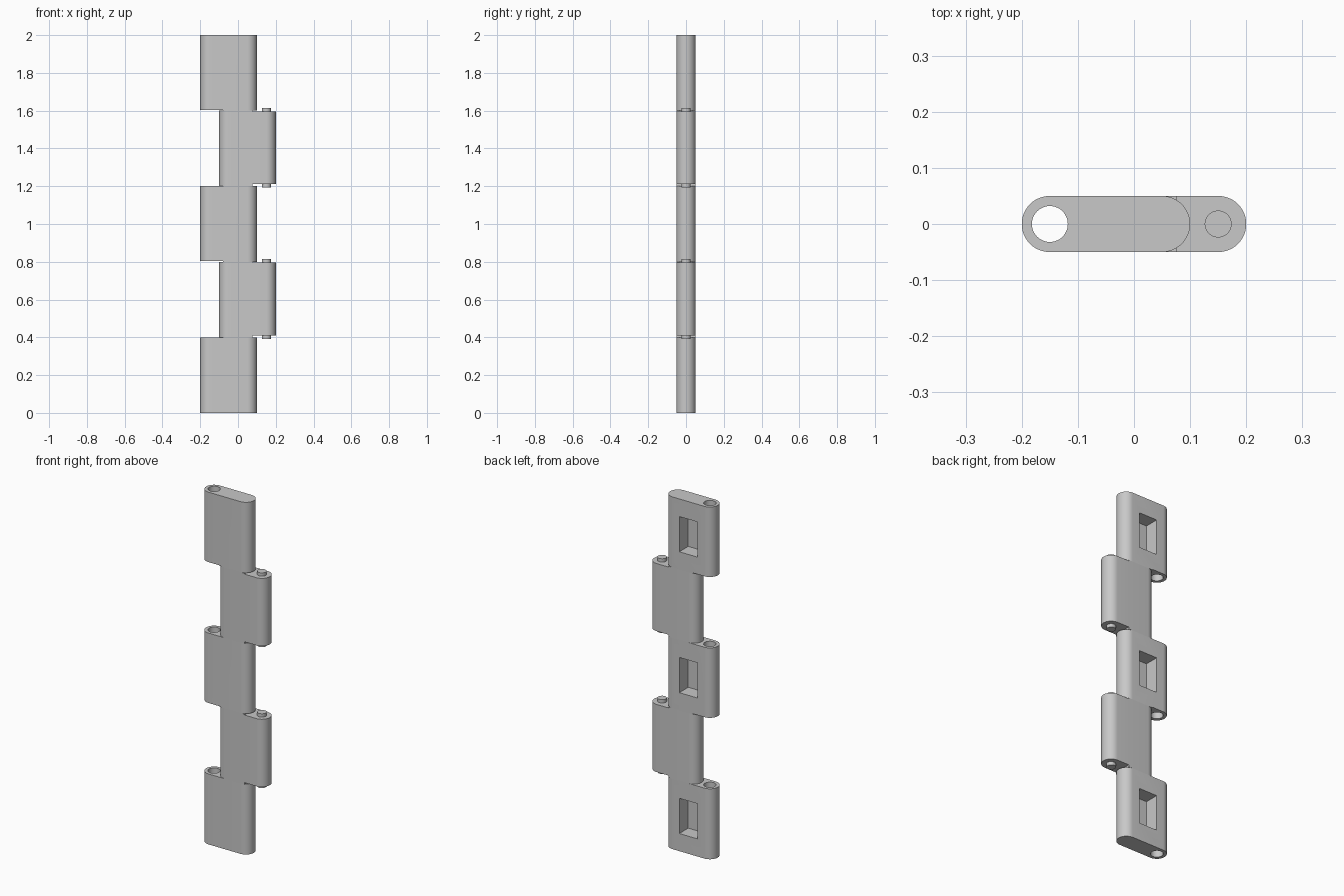
import bpy
import bmesh
from math import pi, cos, sin, radians

default = bpy.data.objects.get("Cube")
if default:
    bpy.data.objects.remove(default, do_unlink=True)

GREY = (0.58, 0.58, 0.58, 1.0)
grey = bpy.data.materials.new("plain grey")
grey.use_nodes = True
grey.diffuse_color = GREY
grey.node_tree.nodes["Principled BSDF"].inputs["Base Color"].default_value = GREY

LINK = 0.4        # height of one link
R = 0.05          # half thickness and end radius
AXIS = 0.15       # distance of hinge axes from the centre
SEGMENTS = 24


def extrude(name, outline, z0, z1):
    """Closed prism from an outline in x and y."""
    bm = bmesh.new()
    base = bm.faces.new([bm.verts.new((x, y, z0)) for x, y in outline])
    top = bmesh.ops.extrude_face_region(bm, geom=[base])["geom"]
    verts = [v for v in top if isinstance(v, bmesh.types.BMVert)]
    bmesh.ops.translate(bm, verts=verts, vec=(0, 0, z1 - z0))
    bmesh.ops.recalc_face_normals(bm, faces=bm.faces)
    mesh = bpy.data.meshes.new(name)
    bm.to_mesh(mesh)
    bm.free()
    mesh.materials.append(grey)
    obj = bpy.data.objects.new(name, mesh)
    bpy.context.collection.objects.link(obj)
    return obj


def arc(cx, radius, start, end, steps):
    return [(cx + radius * cos(start + (end - start) * i / steps),
             radius * sin(start + (end - start) * i / steps))
            for i in range(steps + 1)]


def stadium(x0, x1):
    return (arc(x1 - R, R, -pi / 2, pi / 2, SEGMENTS)
            + arc(x0 + R, R, pi / 2, 3 * pi / 2, SEGMENTS))


def circle(cx, radius):
    return arc(cx, radius, 0, 2 * pi, 2 * SEGMENTS)[:-1]


def rect(x0, x1, y0, y1):
    return [(x0, y0), (x1, y0), (x1, y1), (x0, y1)]


def activate(obj):
    bpy.ops.object.select_all(action="DESELECT")
    obj.select_set(True)
    bpy.context.view_layer.objects.active = obj


def cut(obj, outline, z0, z1):
    cutter = extrude("cutter", outline, z0, z1)
    cutter.hide_render = True
    activate(obj)
    mod = obj.modifiers.new("cut", "BOOLEAN")
    mod.operation = "DIFFERENCE"
    mod.solver = "EXACT"
    mod.object = cutter
    bpy.ops.object.modifier_apply(modifier=mod.name)
    bpy.data.objects.remove(cutter, do_unlink=True)


def smooth(obj):
    activate(obj)
    bpy.ops.object.shade_smooth_by_angle(angle=radians(30))


# Socket links: hinge bore on one side and a pocket in the back
for i, z in enumerate((0, 2 * LINK, 4 * LINK)):
    link = extrude(f"socket_link_{i + 1}", stadium(-0.2, 0.1), z, z + LINK)
    cut(link, circle(-AXIS, 0.032), z - 0.1, z + LINK + 0.1)
    cut(link, rect(-0.107, 0.007, -0.03, 0.1), z + 0.1, z + 0.3)
    if z:  # clearance under the knuckle
        cut(link, rect(-0.3, -0.08, -0.1, 0.1), z - 0.1, z + 0.003)
    smooth(link)

# Pin links: solid, with a shortened knuckle and a pin at each end
for i, z in enumerate((LINK, 3 * LINK)):
    low, high = z + 0.011, z + LINK - 0.005
    link = extrude(f"pin_link_{i + 1}", stadium(-0.1, 0.2), z, z + LINK)
    cut(link, rect(0.076, 0.3, -0.1, 0.1), z - 0.1, low)
    cut(link, rect(0.076, 0.3, -0.1, 0.1), high, z + LINK + 0.1)
    smooth(link)
    for end, z0, z1 in (("lower", low - 0.019, low + 0.01),
                        ("upper", high - 0.01, high + 0.019)):
        smooth(extrude(f"{end}_pin_{i + 1}", circle(AXIS, 0.024), z0, z1))
